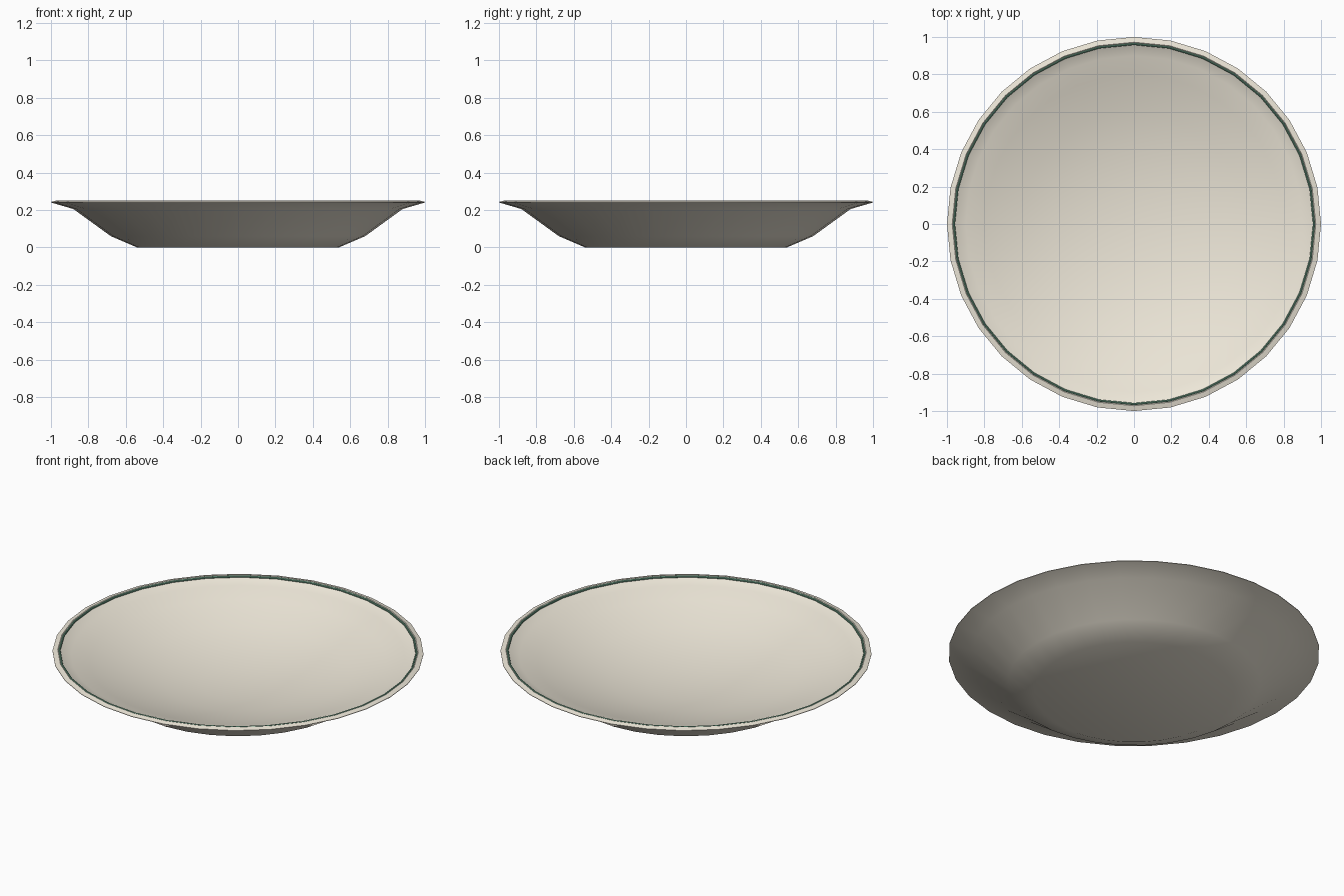
import bpy, bmesh, math

if "Cube" in bpy.data.objects:
    bpy.data.objects.remove(bpy.data.objects["Cube"])

SIDES = 32


def material(name, color):
    m = bpy.data.materials.new(name)
    m.diffuse_color = color
    m.use_nodes = True
    m.node_tree.nodes["Principled BSDF"].inputs["Base Color"].default_value = m.diffuse_color
    return m


def lathe(name, profile, mat, closed=False):
    """Spin (radius, height) points around z; radius 0 becomes a single pole."""
    bm = bmesh.new()
    rings = []
    for r, z in profile:
        if r == 0:
            rings.append([bm.verts.new((0, 0, z))] * SIDES)
        else:
            rings.append([bm.verts.new((r * math.cos(2 * math.pi * i / SIDES),
                                        r * math.sin(2 * math.pi * i / SIDES), z))
                          for i in range(SIDES)])
    pairs = list(zip(rings, rings[1:]))
    if closed:
        pairs.append((rings[-1], rings[0]))
    for a, b in pairs:
        for i in range(SIDES):
            j = (i + 1) % SIDES
            corners = list(dict.fromkeys((a[i], a[j], b[j], b[i])))
            bm.faces.new(corners)
    bmesh.ops.recalc_face_normals(bm, faces=bm.faces)
    mesh = bpy.data.meshes.new(name)
    bm.to_mesh(mesh)
    bm.free()
    obj = bpy.data.objects.new(name, mesh)
    bpy.context.collection.objects.link(obj)
    mesh.materials.append(mat)
    bpy.ops.object.select_all(action='DESELECT')
    obj.select_set(True)
    bpy.context.view_layer.objects.active = obj
    bpy.ops.object.shade_smooth_by_angle(angle=math.radians(35))
    return obj


cream = material("cream_glaze", (0.85, 0.80, 0.69, 1))
green = material("green_glaze", (0.16, 0.36, 0.25, 1))

# Dish: flat foot, flared wall, thin rim, then the shallow curved inside
lathe("plate", [
    (0, 0), (0.54, 0), (0.68, 0.06), (0.88, 0.205), (1.0, 0.24),
    (1.0, 0.243), (0.972, 0.25), (0.955, 0.237), (0.90, 0.222),
    (0.8, 0.185), (0.6, 0.12), (0.4, 0.077), (0.2, 0.052), (0, 0.045)], cream)

# Painted band just inside the rim
lathe("rim_band", [(0.963 + 0.006 * math.cos(math.pi * k / 4),
                    0.245 + 0.006 * math.sin(math.pi * k / 4)) for k in range(8)],
      green, closed=True)
